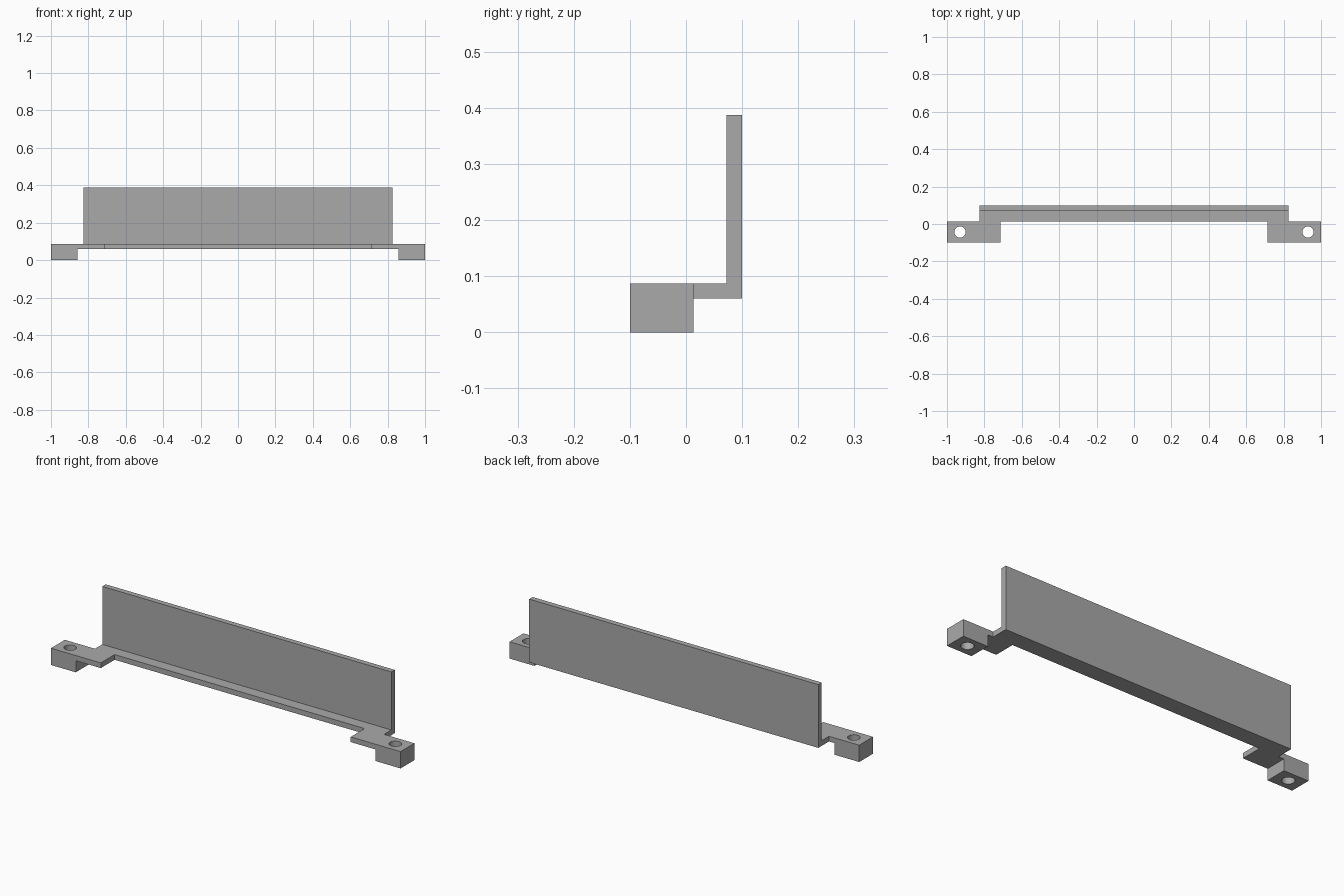
import bpy
import bmesh
from mathutils import Vector

cube = bpy.data.objects.get("Cube")
if cube:
    bpy.data.objects.remove(cube, do_unlink=True)

grey = bpy.data.materials.new("plain grey")
grey.use_nodes = True
colour = (0.4, 0.4, 0.4, 1)
grey.diffuse_color = colour
grey.node_tree.nodes["Principled BSDF"].inputs["Base Color"].default_value = colour

# Shared dimensions
BOTTOM, TOP, HEIGHT = 0.06, 0.087, 0.387
FRONT, STEP, BACK = -0.1, 0.013, 0.1
HALF_PANEL, THICK = 0.827, 0.028


def prism(name, points, offset):
    """Extrude a closed planar outline along an offset."""
    bm = bmesh.new()
    face = bm.faces.new([bm.verts.new(p) for p in points])
    out = bmesh.ops.extrude_face_region(bm, geom=[face])
    moved = [g for g in out["geom"] if isinstance(g, bmesh.types.BMVert)]
    bmesh.ops.translate(bm, verts=moved, vec=Vector(offset))
    bmesh.ops.recalc_face_normals(bm, faces=bm.faces)
    mesh = bpy.data.meshes.new(name)
    bm.to_mesh(mesh)
    bm.free()
    mesh.materials.append(grey)
    obj = bpy.data.objects.new(name, mesh)
    bpy.context.collection.objects.link(obj)
    return obj


def boolean(target, other, operation):
    mod = target.modifiers.new(operation.lower(), "BOOLEAN")
    mod.object = other
    mod.operation = operation
    mod.solver = "EXACT"
    bpy.context.view_layer.objects.active = target
    bpy.ops.object.modifier_apply(modifier=mod.name)
    bpy.data.objects.remove(other, do_unlink=True)


# Upright panel with its narrow shelf: an L profile along x
profile = [(STEP, BOTTOM), (BACK, BOTTOM), (BACK, HEIGHT),
           (BACK - THICK, HEIGHT), (BACK - THICK, TOP), (STEP, TOP)]
bracket = prism("panel_bracket", [(-HALF_PANEL, y, z) for y, z in profile],
                (2 * HALF_PANEL, 0, 0))

for side, name in ((1, "left"), (-1, "right")):
    # Mounting ear with a thick foot at its outer end
    outline = [(0.715, BOTTOM), (0.858, BOTTOM), (0.858, 0),
               (1, 0), (1, TOP), (0.715, TOP)]
    ear = prism(name + "_ear", [(side * x, FRONT, z) for x, z in outline],
                (0, STEP - FRONT, 0))

    # Vertical screw hole through the foot
    bpy.ops.mesh.primitive_cylinder_add(vertices=32, radius=0.03, depth=0.4,
                                        location=(side * 0.93, -0.043, 0.05))
    hole = bpy.context.object
    hole.name = name + "_hole_cutter"
    hole.hide_render = True
    hole.data.materials.append(grey)
    boolean(ear, hole, "DIFFERENCE")
    boolean(bracket, ear, "UNION")

# Smooth hole walls, crisp edges elsewhere
bpy.ops.object.select_all(action="DESELECT")
bracket.select_set(True)
bpy.context.view_layer.objects.active = bracket
bpy.ops.object.shade_smooth_by_angle(angle=0.5)
